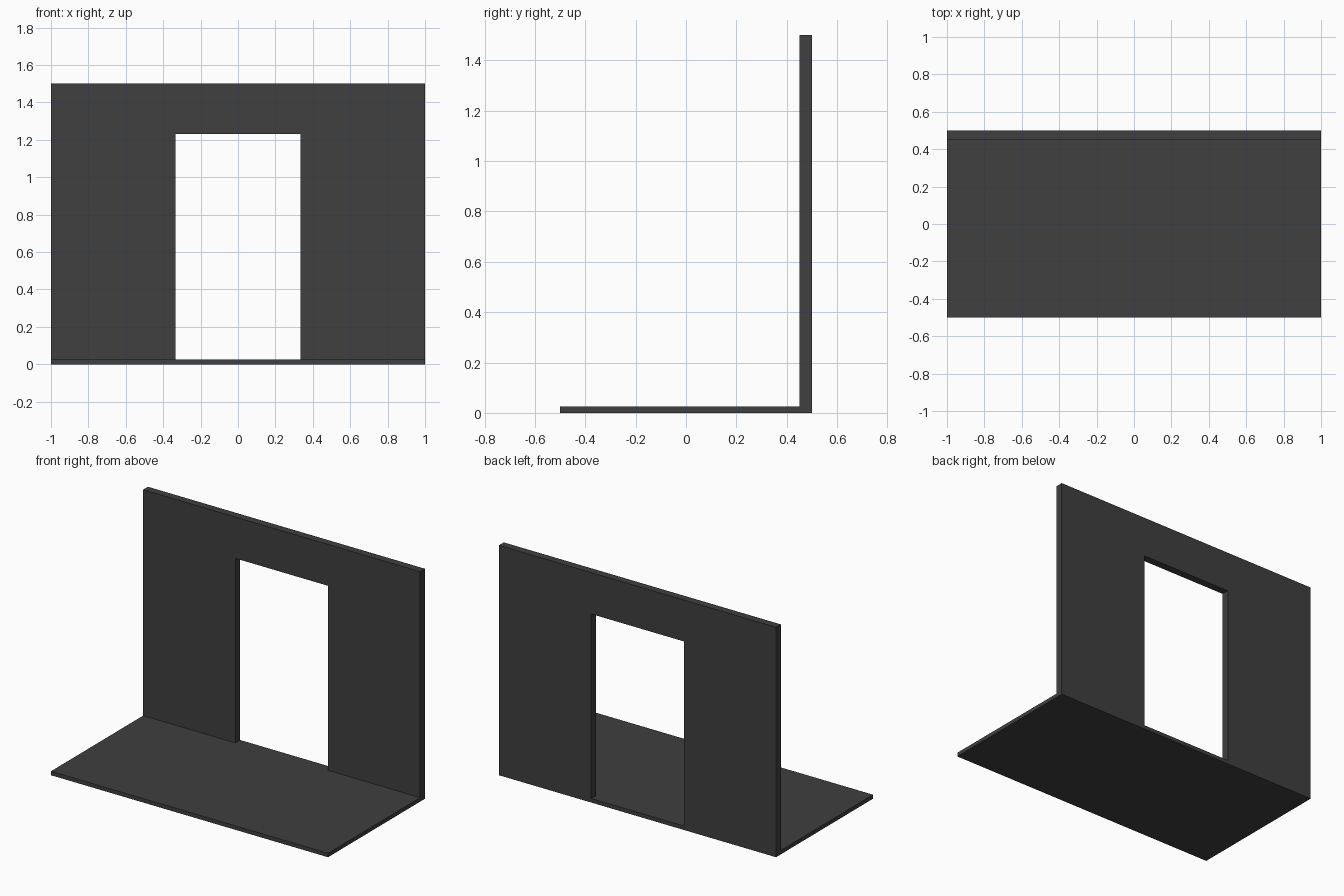
import bpy, bmesh

if "Cube" in bpy.data.objects:
    bpy.data.objects.remove(bpy.data.objects["Cube"])

W, D = 1.0, 0.5              # half width, half depth
FLOOR, DOOR_TOP, TOP = 0.026, 1.23, 1.5
DOOR, WALL_Y = 0.334, 0.45   # half door width, inner face of the wall

mat = bpy.data.materials.new("dark_grey")
mat.diffuse_color = (0.05, 0.05, 0.05, 1)
mat.use_nodes = True
mat.node_tree.nodes["Principled BSDF"].inputs["Base Color"].default_value = mat.diffuse_color

bm = bmesh.new()


def raise_faces(faces, z):
    """Extrude flat faces up to height z and return the new caps."""
    out = bmesh.ops.extrude_face_region(bm, geom=faces)["geom"]
    for v in out:
        if isinstance(v, bmesh.types.BMVert):
            v.co.z = z
    bmesh.ops.delete(bm, geom=faces, context='FACES_ONLY')
    return [f for f in out if isinstance(f, bmesh.types.BMFace)]


# Floor slab, divided where the wall and doorway stand
xs, ys = (-W, -DOOR, DOOR, W), (-D, WALL_Y, D)


def grid(z, flip):
    g = [[bm.verts.new((x, y, z)) for x in xs] for y in ys]
    for j in range(2):
        for i in range(3):
            q = [g[j][i], g[j][i + 1], g[j + 1][i + 1], g[j + 1][i]]
            bm.faces.new(q[::-1] if flip else q)
    return g


low, high = grid(0, True), grid(FLOOR, False)


def rim(g):
    return g[0] + [g[1][3]] + g[2][::-1] + [g[1][0]]


a, b = rim(low), rim(high)
for i in range(len(a)):
    k = (i + 1) % len(a)
    bm.faces.new((a[i], a[k], b[k], b[i]))
bm.normal_update()

# Wall piers either side of the doorway, then up to the top
piers = [f for f in bm.faces if f.normal.z > 0.9
         and f.calc_center_median().y > WALL_Y
         and abs(f.calc_center_median().x) > DOOR]
raise_faces(raise_faces(piers, DOOR_TOP), TOP)

# Lintel joining the piers above the doorway
inner = [f for f in bm.faces
         if all(abs(abs(v.co.x) - DOOR) < 1e-4 and v.co.z > DOOR_TOP - 1e-4
                for v in f.verts)]
edges = list({e for f in inner for e in f.edges})
bmesh.ops.delete(bm, geom=inner, context='FACES_ONLY')
bmesh.ops.bridge_loops(bm, edges=edges)

# Clean flat surfaces
bmesh.ops.dissolve_limit(bm, angle_limit=0.01, verts=bm.verts[:], edges=bm.edges[:])
bmesh.ops.recalc_face_normals(bm, faces=bm.faces[:])

me = bpy.data.meshes.new("doorway_wall_and_floor")
bm.to_mesh(me)
bm.free()
me.materials.append(mat)
bpy.context.collection.objects.link(bpy.data.objects.new("doorway_wall_and_floor", me))
